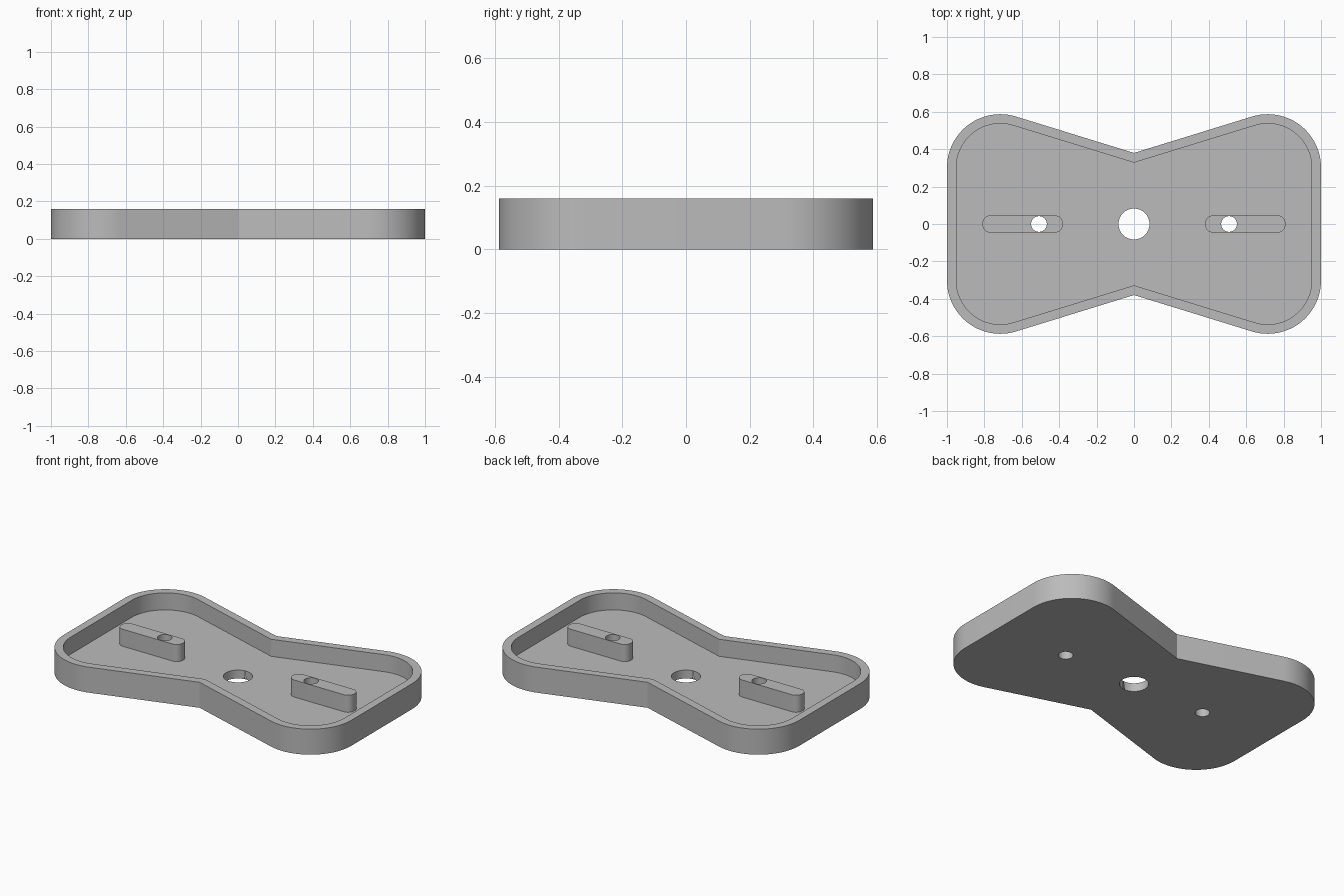
import bpy, bmesh, math
from math import sin, cos, pi

cube = bpy.data.objects.get("Cube")
if cube:
    bpy.data.objects.remove(cube, do_unlink=True)

HEIGHT, FLOOR, WALL = 0.16, 0.053, 0.05
HOLE_X = 0.508

grey = bpy.data.materials.new("light grey")
grey.use_nodes = True
grey.diffuse_color = (0.5, 0.5, 0.5, 1)
grey.node_tree.nodes["Principled BSDF"].inputs["Base Color"].default_value = (0.5, 0.5, 0.5, 1)


def arc(cx, cy, r, a0, a1, steps):
    return [(cx + r * cos(a0 + (a1 - a0) * i / steps),
             cy + r * sin(a0 + (a1 - a0) * i / steps)) for i in range(steps + 1)]


def circle(cx, r):
    return arc(cx, 0, r, 0, 2 * pi, 48)[:-1]


def bow_outline(inset):
    """Waisted outline: four rounded corners, straight flanks, notch at the middle."""
    cx, cy, r, notch = 0.715, 0.302, 0.285, 0.38
    dx, dy = cx, cy - notch
    slope = math.atan2(dy, dx) + math.asin(r / math.hypot(dx, dy))
    corner = arc(cx, cy, r - inset, 0, pi / 2 + slope, 24)
    half = corner + [(0, notch - inset / cos(slope))]
    half += [(-x, y) for x, y in reversed(corner)]
    return half + [(-x, -y) for x, y in half]


def slot_outline(cx, half_length, half_width, r):
    """Bar with rounded ends."""
    pts = []
    for k, (sx, sy) in enumerate([(1, 1), (-1, 1), (-1, -1), (1, -1)]):
        pts += arc(cx + sx * (half_length - r), sy * (half_width - r), r,
                   k * pi / 2, (k + 1) * pi / 2, 10)
    return pts


def prism(name, pts, z0, z1):
    bm = bmesh.new()
    base = bm.faces.new([bm.verts.new((x, y, z0)) for x, y in pts])
    top = bmesh.ops.extrude_face_region(bm, geom=[base])["geom"]
    bmesh.ops.translate(bm, vec=(0, 0, z1 - z0),
                        verts=[v for v in top if isinstance(v, bmesh.types.BMVert)])
    bmesh.ops.recalc_face_normals(bm, faces=bm.faces)
    mesh = bpy.data.meshes.new(name)
    bm.to_mesh(mesh)
    bm.free()
    mesh.materials.append(grey)
    ob = bpy.data.objects.new(name, mesh)
    bpy.context.collection.objects.link(ob)
    return ob


def cut(ob, cutters):
    """Subtract the cutters, bake the result and remove the cutters."""
    for c in cutters:
        c.hide_render = True
        mod = ob.modifiers.new("cut", "BOOLEAN")
        mod.operation, mod.solver, mod.object = "DIFFERENCE", "EXACT", c
    bpy.context.view_layer.update()
    graph = bpy.context.evaluated_depsgraph_get()
    baked = bpy.data.meshes.new_from_object(ob.evaluated_get(graph))
    ob.modifiers.clear()
    ob.data = baked
    for c in cutters:
        bpy.data.objects.remove(c, do_unlink=True)


def drill(x, r):
    return prism("drill", circle(x, r), -0.1, 0.3)


# Tray: solid plate, hollowed from above, with three through holes
tray = prism("tray", bow_outline(0), 0, HEIGHT)
cut(tray, [prism("pocket", bow_outline(WALL), FLOOR, 0.3),
           drill(0, 0.083), drill(HOLE_X, 0.042), drill(-HOLE_X, 0.042)])

# Bored bars standing on the tray floor
parts = [tray]
for side, s in (("left", 1), ("right", -1)):
    bar = prism(side + "_mounting_bar", slot_outline(s * 0.595, 0.215, 0.046, 0.043),
                FLOOR, HEIGHT)
    cut(bar, [drill(s * HOLE_X, 0.042)])
    parts.append(bar)

# Smooth curved walls, crisp rims
bpy.ops.object.select_all(action="DESELECT")
for ob in parts:
    ob.select_set(True)
bpy.context.view_layer.objects.active = tray
bpy.ops.object.shade_smooth_by_angle(angle=math.radians(25))
